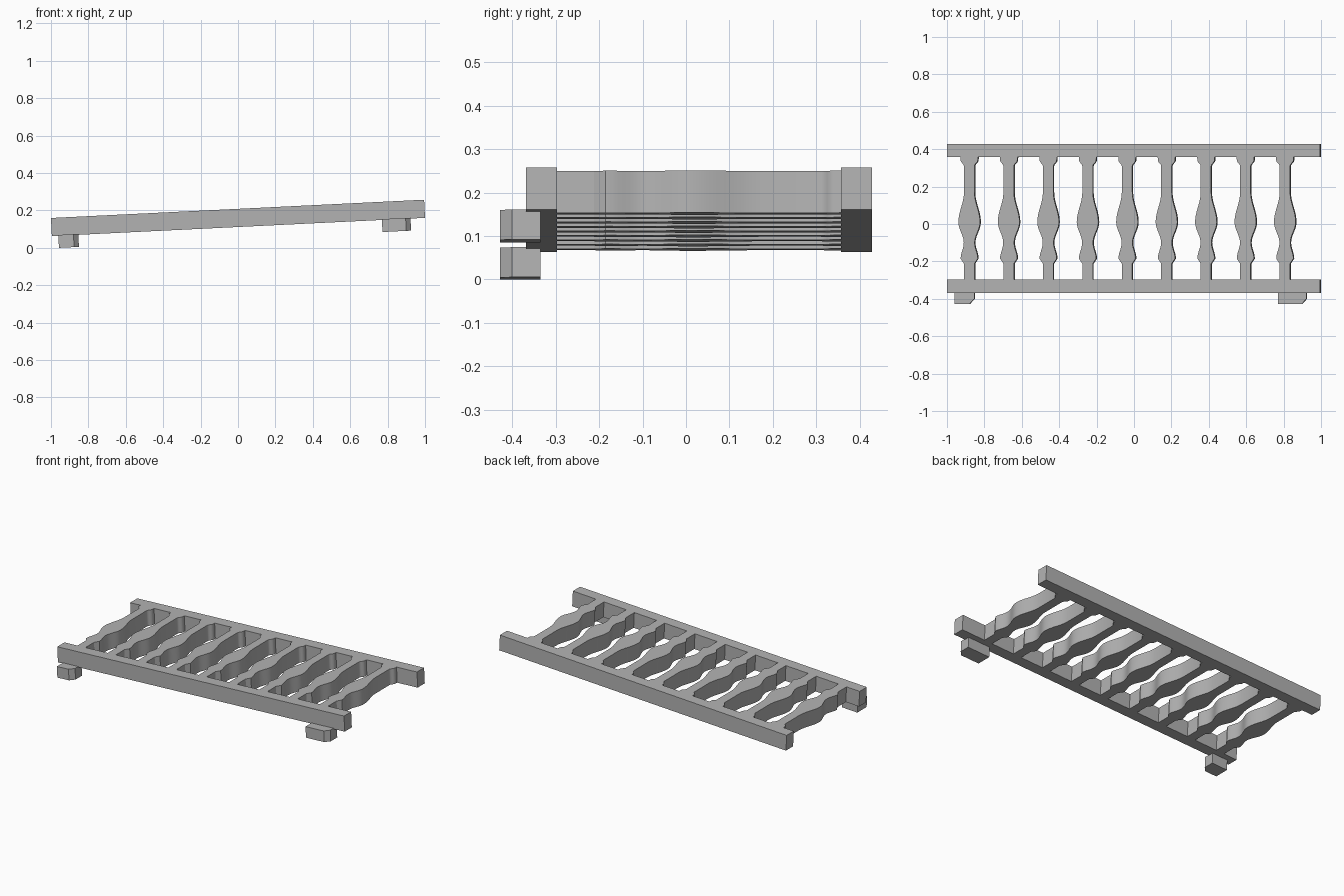
import bpy, bmesh, math
from mathutils import Matrix

cube = bpy.data.objects.get("Cube")
if cube:
    bpy.data.objects.remove(cube, do_unlink=True)

GREY = (0.45, 0.45, 0.45, 1.0)
grey = bpy.data.materials.new("plain grey")
grey.use_nodes = True
grey.diffuse_color = GREY
grey.node_tree.nodes["Principled BSDF"].inputs["Base Color"].default_value = GREY

# The whole railing section is tilted, rising toward +x
TILT = Matrix.Translation((0, 0, 0.16)) @ Matrix.Rotation(math.radians(-2.8), 4, 'Y')
HALF = 0.0485


def prism(name, outline, z0, z1, smooth=False):
    """Extrude an outline in the plan from z0 to z1, then tilt it."""
    bm = bmesh.new()
    face = bm.faces.new([bm.verts.new((x, y, z0)) for x, y in outline])
    up = bmesh.ops.extrude_face_region(bm, geom=[face])
    for v in up["geom"]:
        if isinstance(v, bmesh.types.BMVert):
            v.co.z = z1
    bmesh.ops.recalc_face_normals(bm, faces=bm.faces)
    bm.transform(TILT)
    mesh = bpy.data.meshes.new(name)
    bm.to_mesh(mesh)
    bm.free()
    mesh.materials.append(grey)
    obj = bpy.data.objects.new(name, mesh)
    bpy.context.collection.objects.link(obj)
    if smooth:
        bpy.ops.object.select_all(action='DESELECT')
        obj.select_set(True)
        bpy.context.view_layer.objects.active = obj
        bpy.ops.object.shade_smooth_by_angle(angle=math.radians(25))
    return obj


def rect(x0, x1, y0, y1):
    return [(x0, y0), (x1, y0), (x1, y1), (x0, y1)]


# Long rails
prism("front_rail", rect(-0.9988, 0.9988, -0.368, -0.297), -HALF, HALF)
prism("back_rail", rect(-0.9988, 0.9988, 0.357, 0.428), -HALF, HALF)

# Baluster profile: (y, half width, number of eased steps to reach it)
KEYS = [(-0.30, 0.028, 1), (-0.212, 0.028, 1), (-0.185, 0.046, 1), (-0.10, 0.029, 6),
        (0.01, 0.058, 8), (0.17, 0.028, 8), (0.31, 0.028, 1), (0.34, 0.046, 4), (0.36, 0.047, 1)]
side = [KEYS[0][:2]]
for (ya, wa, _), (yb, wb, steps) in zip(KEYS, KEYS[1:]):
    for i in range(1, steps + 1):
        t = i / steps
        ease = (1 - math.cos(math.pi * t)) / 2
        side.append((ya + (yb - ya) * t, wa + (wb - wa) * ease))

# Row of flat-cut balusters
for n in range(9):
    cx = -0.035 + (n - 4) * 0.2112
    outline = [(cx + w, y) for y, w in side] + [(cx - w, y) for y, w in reversed(side)]
    prism(f"baluster_{n + 1}", outline, -HALF, HALF, smooth=True)

# Chamfered blocks under the front rail
for name, x0, x1 in (("right_block", -0.964, -0.857), ("left_block", 0.768, 0.921)):
    prism(name, [(x0, -0.428), (x1 - 0.026, -0.428), (x1, -0.40), (x1, -0.335), (x0, -0.335)],
          -0.113, -0.044)
